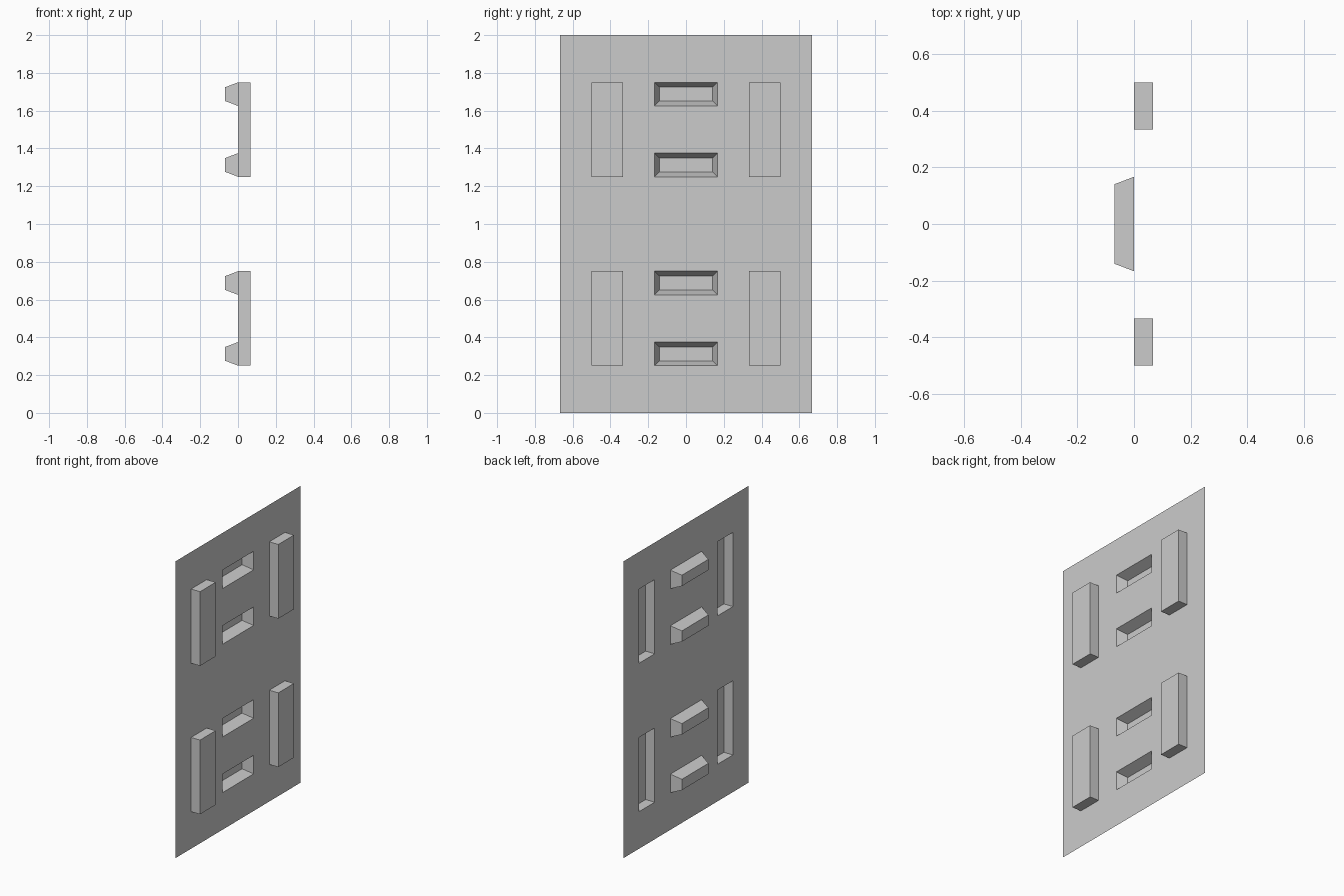
import bpy
import bmesh

if "Cube" in bpy.data.objects:
    bpy.data.objects.remove(bpy.data.objects["Cube"])

HALF_W = 2 / 3
bm = bmesh.new()


def ring(y0, y1, z0, z1, x=0.0):
    return [bm.verts.new((x, y, z)) for y, z in ((y0, z0), (y1, z0), (y1, z1), (y0, z1))]


def pocket(rect, depth, inset=0.0):
    """Open pressed form: four walls and a cap, pushed out of the sheet."""
    y0, y1, z0, z1 = rect
    base = ring(*rect)
    cap = ring(y0 + inset, y1 - inset, z0 + inset, z1 - inset, depth)
    for i in range(4):
        j = (i + 1) % 4
        bm.faces.new((base[i], base[j], cap[j], cap[i]))
    bm.faces.new(cap)


# pressed forms: tall ribs on +x, tapered trays on -x
ribs, trays = [], []
for z in (0.25, 1.25):
    for y in (-0.5, 1 / 3):
        ribs.append((y, y + 1 / 6, z, z + 0.5))
    for dz in (0.0, 0.375):
        trays.append((-1 / 6, 1 / 6, z + dz, z + dz + 0.125))
for r in ribs:
    pocket(r, 0.067)
for t in trays:
    pocket(t, -0.068, 0.026)

# flat sheet, left open behind every pressed form
ys = [-HALF_W, -0.5, -1 / 3, -1 / 6, 1 / 6, 1 / 3, 0.5, HALF_W]
zs = [0, 0.25, 0.375, 0.625, 0.75, 1.25, 1.375, 1.625, 1.75, 2]
for y0, y1 in zip(ys, ys[1:]):
    for z0, z1 in zip(zs, zs[1:]):
        cy, cz = (y0 + y1) / 2, (z0 + z1) / 2
        if not any(a < cy < b and c < cz < d for a, b, c, d in ribs + trays):
            bm.faces.new(ring(y0, y1, z0, z1))

bmesh.ops.remove_doubles(bm, verts=bm.verts[:], dist=1e-4)
mesh = bpy.data.meshes.new("pressed_panel")
bm.to_mesh(mesh)
bm.free()
bpy.context.collection.objects.link(bpy.data.objects.new("pressed_panel", mesh))
